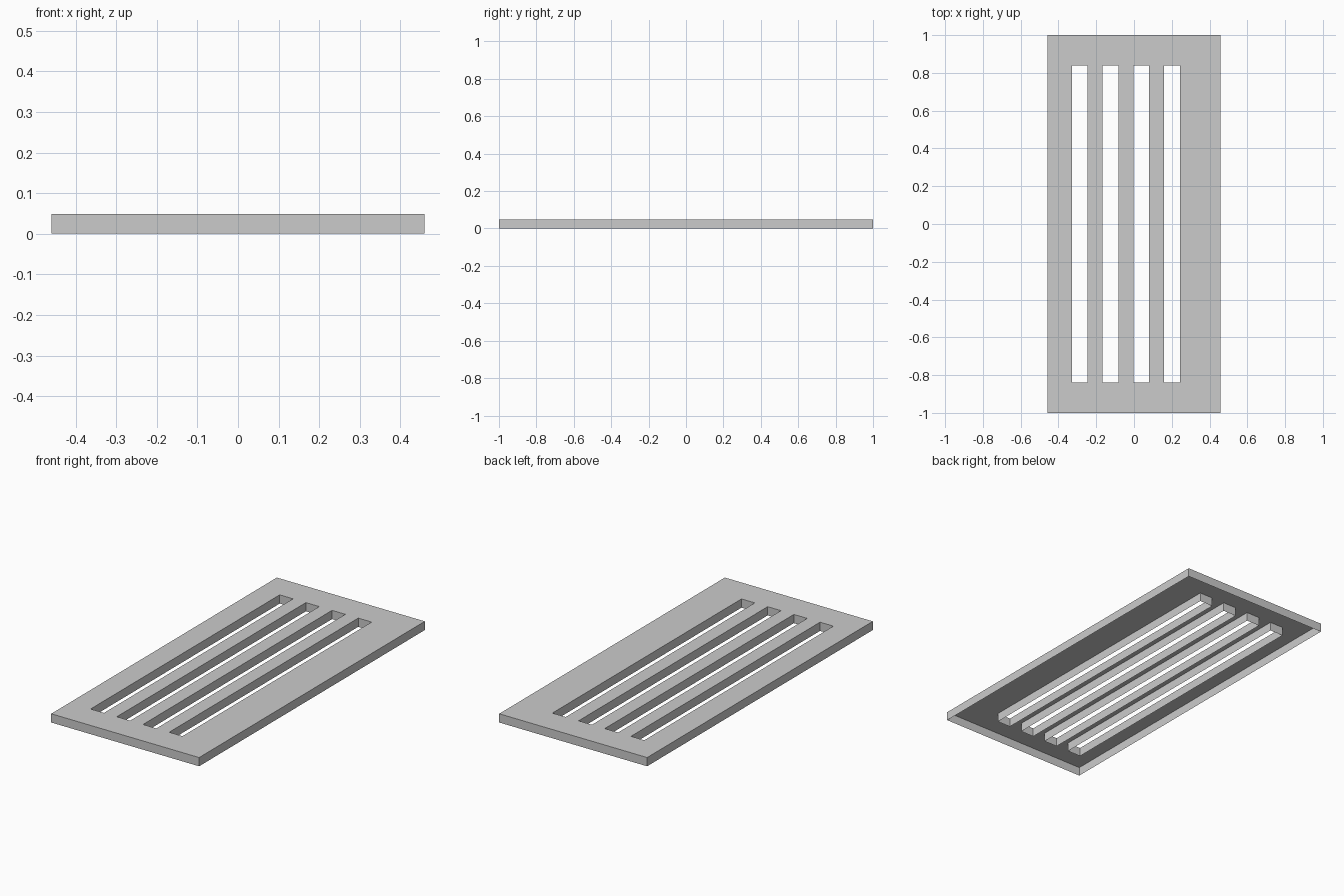
import bpy
import bmesh

cube = bpy.data.objects.get("Cube")
if cube:
    bpy.data.objects.remove(cube, do_unlink=True)

HALF_X, HALF_Y, HEIGHT = 0.459, 1.0, 0.049
SLOT_START, SLOT_WIDTH, SLOT_PITCH, SLOT_COUNT = -0.328, 0.083, 0.1625, 4
SLOT_HALF_Y = 0.838

# Grey material
grey = bpy.data.materials.new("grey")
grey.use_nodes = True
colour = (0.6, 0.6, 0.6, 1.0)
grey.diffuse_color = colour
grey.node_tree.nodes["Principled BSDF"].inputs["Base Color"].default_value = colour

# Grid lines of the panel: outer border plus both sides of every slot
xs = [-HALF_X]
for i in range(SLOT_COUNT):
    left = SLOT_START + i * SLOT_PITCH
    xs += [left, left + SLOT_WIDTH]
xs.append(HALF_X)
ys = [-HALF_Y, -SLOT_HALF_Y, SLOT_HALF_Y, HALF_Y]

bm = bmesh.new()
grid = [[bm.verts.new((x, y, HEIGHT)) for y in ys] for x in xs]

# Top sheet, leaving the slots open
for i in range(len(xs) - 1):
    for j in range(len(ys) - 1):
        is_slot = j == 1 and i % 2 == 1
        if not is_slot:
            bm.faces.new((grid[i][j], grid[i + 1][j],
                          grid[i + 1][j + 1], grid[i][j + 1]))

# Thin skirt walls around the border and slots; the underside stays open
rim = [e for e in bm.edges if e.is_boundary]
result = bmesh.ops.extrude_edge_only(bm, edges=rim)
for v in result["geom"]:
    if isinstance(v, bmesh.types.BMVert):
        v.co.z = 0.0

# Consistent normals with the top sheet facing up
bmesh.ops.recalc_face_normals(bm, faces=bm.faces[:])
bm.normal_update()
bm.faces.ensure_lookup_table()
if bm.faces[0].normal.z < 0:
    bmesh.ops.reverse_faces(bm, faces=bm.faces[:])

mesh = bpy.data.meshes.new("slotted_panel")
bm.to_mesh(mesh)
bm.free()
mesh.materials.append(grey)
panel = bpy.data.objects.new("slotted_panel", mesh)
bpy.context.collection.objects.link(panel)
